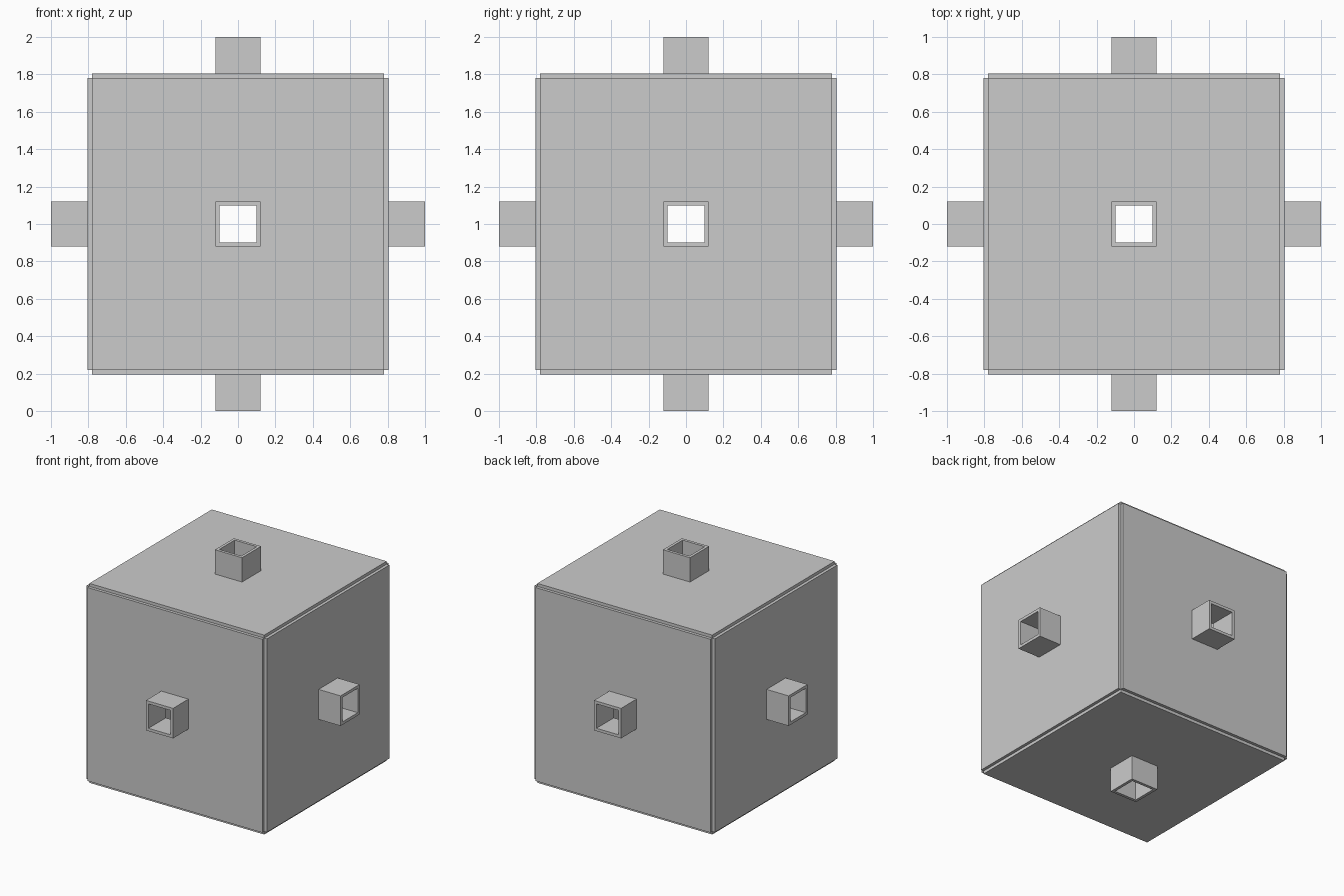
import bpy, bmesh
from math import pi
from mathutils import Matrix, Vector

if "Cube" in bpy.data.objects:
    bpy.data.objects.remove(bpy.data.objects["Cube"])

PANEL, OUTER, INNER = 0.78, 0.121, 0.098   # half sizes
BACK, FACE, TIP = 0.78, 0.804, 1.0         # distances from the centre

# Square rings (half size, height) tracing plate and tube as one closed section
PROFILE = [(INNER, BACK), (INNER, TIP), (OUTER, TIP),
           (OUTER, FACE), (PANEL, FACE), (PANEL, BACK)]
CORNERS = [(-1, -1), (1, -1), (1, 1), (-1, 1)]


def panel_mesh():
    bm = bmesh.new()
    rings = [[bm.verts.new((h * x, h * y, z)) for x, y in CORNERS] for h, z in PROFILE]
    for i, a in enumerate(rings):
        b = rings[(i + 1) % len(rings)]
        for k in range(4):
            n = (k + 1) % 4
            bm.faces.new((a[k], a[n], b[n], b[k]))
    bmesh.ops.recalc_face_normals(bm, faces=bm.faces)
    mesh = bpy.data.meshes.new("panel_with_square_tube")
    bm.to_mesh(mesh)
    bm.free()
    return mesh


# Six copies of the panel enclose a hollow cube
mesh = panel_mesh()
SIDES = {"top": (0, 'X'), "bottom": (pi, 'X'), "front": (pi / 2, 'X'),
         "back": (-pi / 2, 'X'), "right": (pi / 2, 'Y'), "left": (-pi / 2, 'Y')}
for side, (angle, axis) in SIDES.items():
    ob = bpy.data.objects.new(side + "_panel", mesh)
    ob.matrix_world = Matrix.Translation(Vector((0, 0, 1))) @ Matrix.Rotation(angle, 4, axis)
    bpy.context.collection.objects.link(ob)
